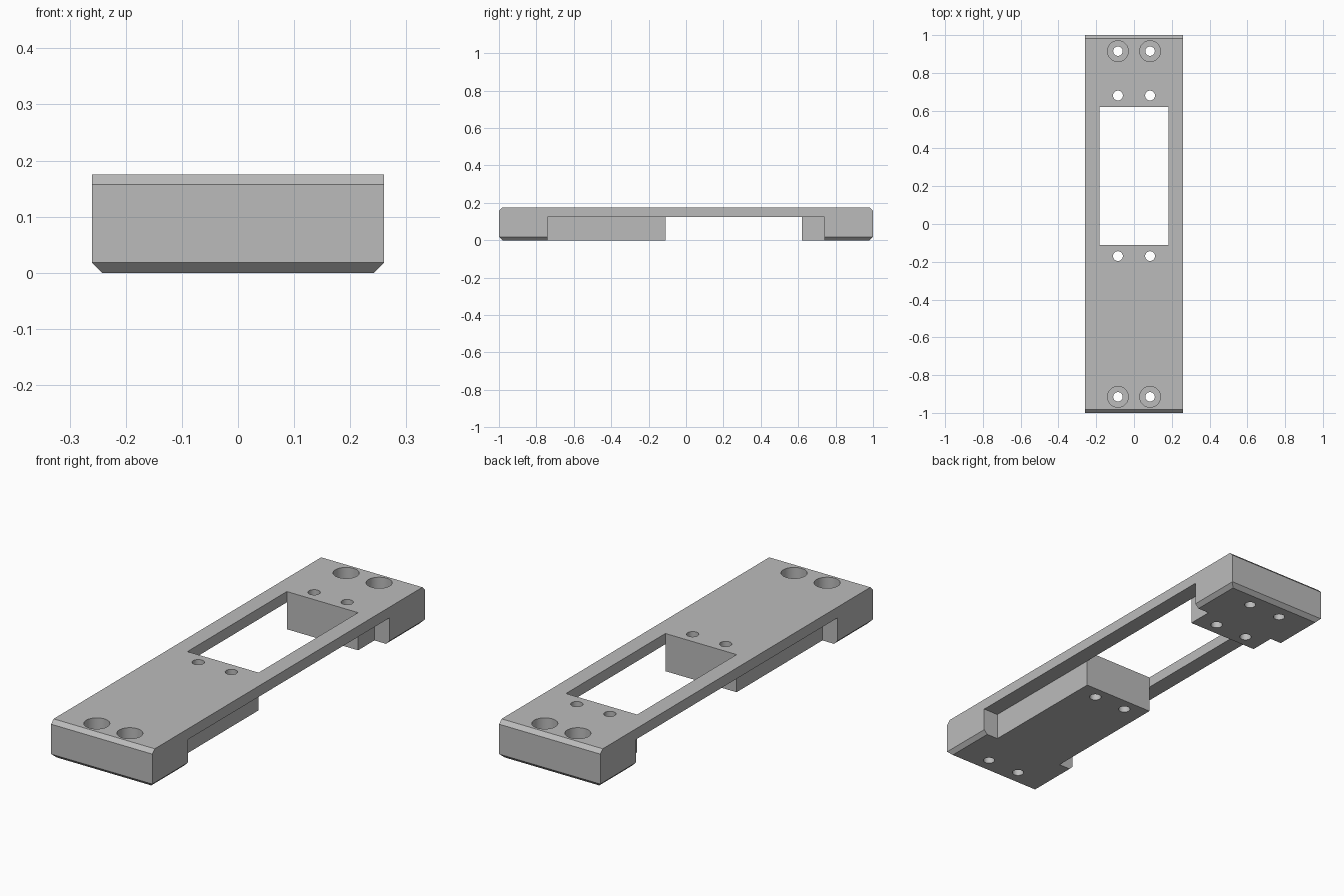
import bpy, bmesh
from mathutils import Matrix

if "Cube" in bpy.data.objects:
    bpy.data.objects.remove(bpy.data.objects["Cube"], do_unlink=True)

HALF_W, HALF_L, HEIGHT = 0.26, 1.0, 0.175
CHAMFER = 0.018
CORE = 0.183          # half width of the window and lower blocks


def make_object(name, bm):
    mesh = bpy.data.meshes.new(name)
    bm.normal_update()
    bm.to_mesh(mesh)
    bm.free()
    obj = bpy.data.objects.new(name, mesh)
    bpy.context.collection.objects.link(obj)
    return obj


def box(lo, hi):
    bm = bmesh.new()
    bmesh.ops.create_cube(bm, size=1)
    for v in bm.verts:
        v.co = [a if c < 0 else b for c, a, b in zip(v.co, lo, hi)]
    return bm


def cylinder(x, y, radius, z0, z1):
    bm = bmesh.new()
    bmesh.ops.create_cone(bm, cap_ends=True, segments=48, radius1=radius,
                          radius2=radius, depth=z1 - z0,
                          matrix=Matrix.Translation((x, y, (z0 + z1) / 2)))
    return bm


def cut(target, bm):
    cutter = make_object("cutter", bm)
    cutter.hide_render = True
    mod = target.modifiers.new("cut", "BOOLEAN")
    mod.operation = "DIFFERENCE"
    mod.solver = "EXACT"
    mod.object = cutter
    bpy.ops.object.modifier_apply(modifier=mod.name)
    bpy.data.objects.remove(cutter, do_unlink=True)


# Plate body: chamfered around the bottom and along the two top ends
bm = box((-HALF_W, -HALF_L, 0), (HALF_W, HALF_L, HEIGHT))


def is_chamfered(edge):
    a, b = (v.co for v in edge.verts)
    if abs(a.z - b.z) > 0.01:
        return False
    return a.z < 0.01 or abs(a.y - b.y) < 0.01


bmesh.ops.bevel(bm, geom=[e for e in bm.edges if is_chamfered(e)],
                offset=CHAMFER, segments=1, affect="EDGES")
plate = make_object("mounting_plate", bm)
bpy.context.view_layer.objects.active = plate
plate.select_set(True)

# Window through the plate
cut(plate, box((-CORE, -0.11, -0.1), (CORE, 0.62, 0.3)))

# Side recesses under the rails
for x0, x1 in ((-0.4, -CORE), (CORE, 0.4)):
    cut(plate, box((x0, -0.74, -0.1), (x1, 0.74, 0.125)))

# Counterbored end holes and plain holes beside the window
for x in (-0.085, 0.085):
    for y in (-0.915, 0.915):
        cut(plate, cylinder(x, y, 0.055, 0.08, 0.3))
        cut(plate, cylinder(x, y, 0.025, -0.1, 0.3))
    for y in (-0.17, 0.68):
        cut(plate, cylinder(x, y, 0.026, -0.1, 0.3))

# Single grey finish
grey = bpy.data.materials.new("grey")
grey.use_nodes = True
colour = (0.5, 0.5, 0.5, 1)
grey.diffuse_color = colour
grey.node_tree.nodes["Principled BSDF"].inputs["Base Color"].default_value = colour
plate.data.materials.clear()
plate.data.materials.append(grey)
bpy.ops.object.shade_smooth_by_angle()
